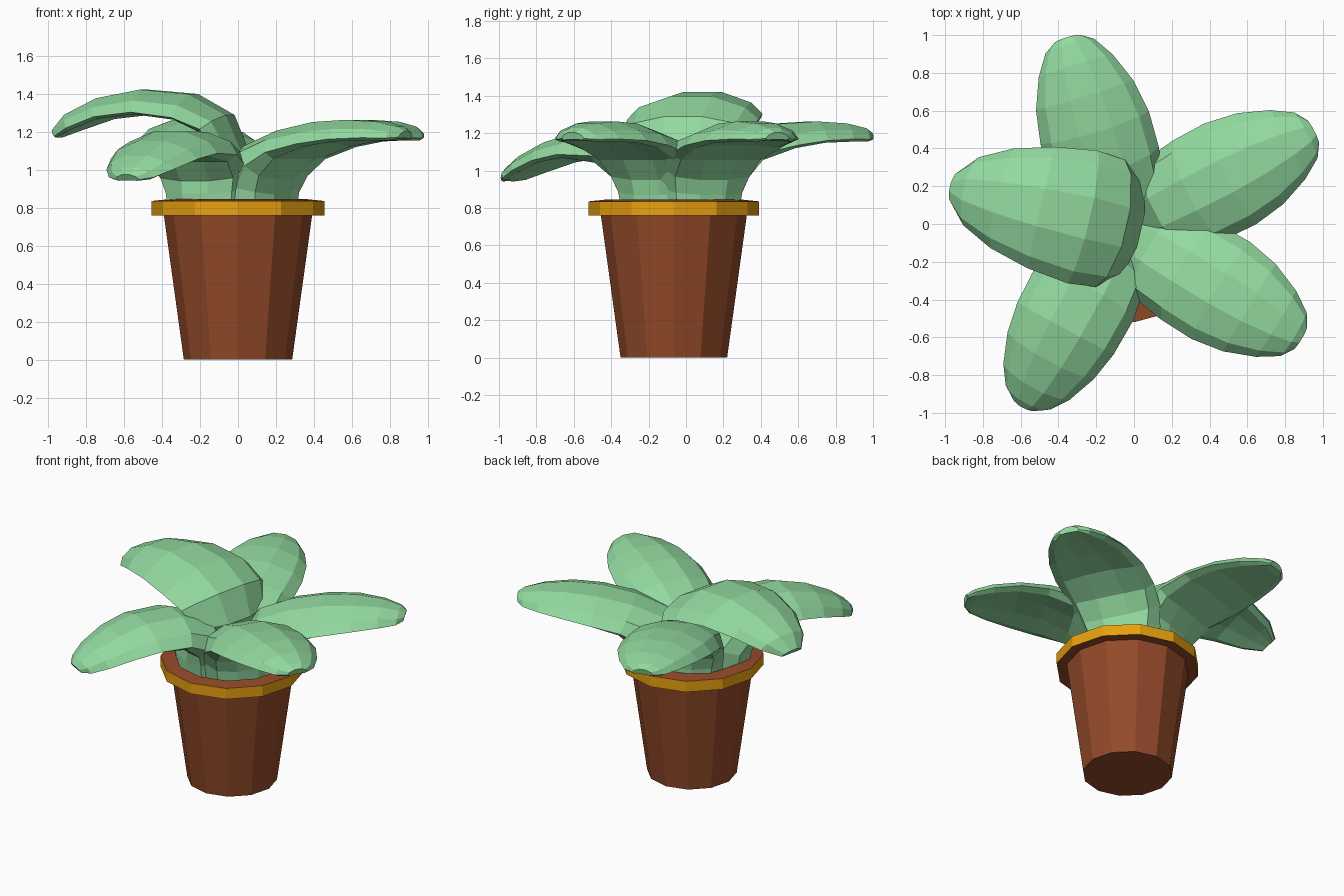
import bpy, bmesh, math
from mathutils import Vector

if "Cube" in bpy.data.objects:
    bpy.data.objects.remove(bpy.data.objects["Cube"])


def material(name, rgb):
    m = bpy.data.materials.new(name)
    m.diffuse_color = (*rgb, 1)
    m.use_nodes = True
    m.node_tree.nodes["Principled BSDF"].inputs["Base Color"].default_value = m.diffuse_color
    return m


GREEN = material("leaf_green", (0.29, 0.70, 0.35))
BROWN = material("terracotta_brown", (0.30, 0.07, 0.023))
GOLD = material("rim_gold", (0.82, 0.36, 0.005))


def loft(name, rings, mats):
    """Skin a list of equal-length vertex rings, capping both ends."""
    bm = bmesh.new()
    vs = [[bm.verts.new(p) for p in ring] for ring in rings]
    n = len(vs[0])
    for a, b in zip(vs, vs[1:]):
        for i in range(n):
            j = (i + 1) % n
            bm.faces.new((a[i], a[j], b[j], b[i]))
    bm.faces.new(vs[0][::-1])
    bm.faces.new(vs[-1])
    bmesh.ops.recalc_face_normals(bm, faces=bm.faces)
    me = bpy.data.meshes.new(name)
    bm.to_mesh(me)
    bm.free()
    for m in mats:
        me.materials.append(m)
    ob = bpy.data.objects.new(name, me)
    bpy.context.collection.objects.link(ob)
    return ob


# pot: one turned 12-sided profile (radius, height), with lip and soil
PY = -0.065
profile = [(0.285, 0), (0.39, 0.76), (0.455, 0.76), (0.455, 0.835),
           (0.36, 0.845), (0.33, 0.72)]
pot = loft("pot", [[(r * math.cos(k * math.pi / 6), PY + r * math.sin(k * math.pi / 6), z)
                    for k in range(12)] for r, z in profile], [BROWN, GOLD])
for f in pot.data.polygons:  # gold only on the outside of the lip
    out = f.normal.x * f.center.x + f.normal.y * (f.center.y - PY)
    if f.center.z > 0.77 and abs(f.normal.z) < 0.1 and out > 0.1:
        f.material_index = 1


def leaf(name, angle, side, path):
    """Sweep an arched lens along (outward, height, half width, half thickness)."""
    a = math.radians(angle)
    d = Vector((math.cos(a), math.sin(a), 0))
    p = Vector((-d.y, d.x, 0))
    up = Vector((0, 0, 1))
    rings = []
    last = len(path) - 1
    for i, (s, z, w, thick) in enumerate(path):
        s0, z0 = path[max(i - 1, 0)][:2]
        s1, z1 = path[min(i + 1, last)][:2]
        t = Vector((s1 - s0, z1 - z0)).normalized()
        n = up * t.x - d * t.y
        arch = 0.22 * w * min(1, 2 * i / last)
        c = d * s + p * side + up * z
        ring = []
        for k in range(10):
            q = k * math.pi / 5
            u, v = math.cos(q), math.sin(q)
            v = math.copysign(abs(v) ** 0.8, v)
            ring.append(c + p * (w * u) + n * (thick * v - arch * u * u))
        rings.append(ring)
    loft(name, rings, [GREEN])


# leaves: five blades, stout at the base, rising from the pot and bending outward
flat = [(0.14, 0.73, 0.22, 0.165), (0.15, 0.91, 0.245, 0.165), (0.22, 1.04, 0.275, 0.135),
        (0.36, 1.135, 0.295, 0.085), (0.56, 1.2, 0.3, 0.06), (0.75, 1.22, 0.27, 0.05),
        (0.92, 1.213, 0.205, 0.045), (1.03, 1.196, 0.135, 0.035), (1.07, 1.186, 0.07, 0.02)]
leaf("leaf_back_right", 27, 0.005, flat)
leaf("leaf_front_right", -31, -0.065, flat)
leaf("leaf_back", 107, 0.05, [(s - 0.025, z, w, t) for s, z, w, t in flat])
leaf("leaf_front_left", 241.5, -0.055,
     [(0.21, 0.73, 0.22, 0.165), (0.22, 0.91, 0.245, 0.165), (0.28, 1.03, 0.27, 0.13),
      (0.43, 1.125, 0.295, 0.085), (0.66, 1.15, 0.29, 0.06), (0.84, 1.11, 0.26, 0.05),
      (1.0, 1.04, 0.2, 0.045), (1.09, 0.985, 0.135, 0.035), (1.125, 0.96, 0.07, 0.02)])
leaf("leaf_left", 167, 0.025,
     [(0.2, 0.73, 0.2, 0.12), (0.09, 0.93, 0.25, 0.1), (0.03, 1.1, 0.3, 0.08),
      (0.08, 1.25, 0.345, 0.065), (0.25, 1.35, 0.36, 0.06), (0.5, 1.375, 0.33, 0.055),
      (0.73, 1.335, 0.27, 0.05), (0.9, 1.255, 0.185, 0.045), (0.98, 1.19, 0.085, 0.025)])
